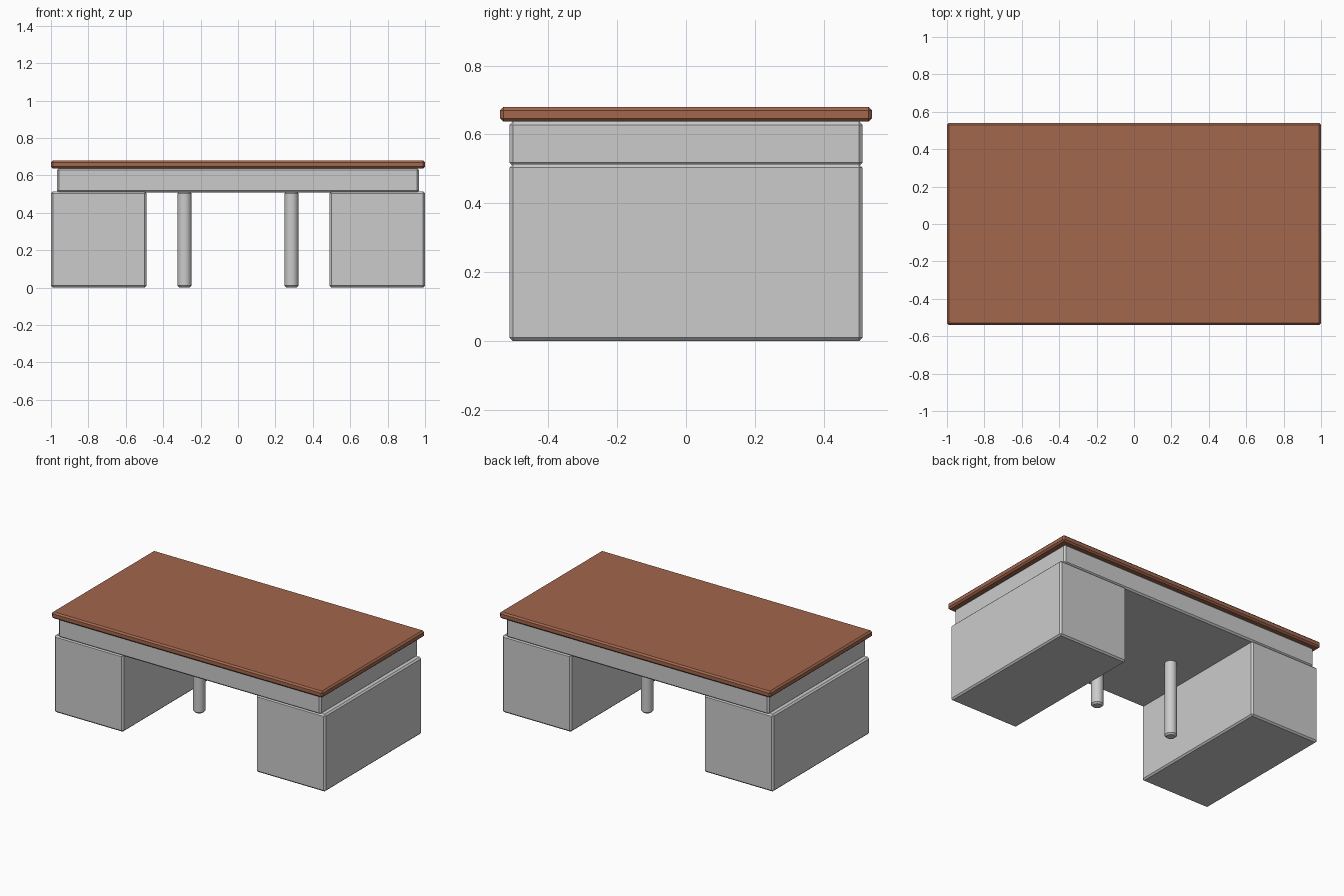
import bpy

if "Cube" in bpy.data.objects:
    bpy.data.objects.remove(bpy.data.objects["Cube"])

wood = bpy.data.materials.new("wood")
wood.diffuse_color = (0.36, 0.135, 0.075, 1)
wood.use_nodes = True
wood.node_tree.nodes["Principled BSDF"].inputs["Base Color"].default_value = wood.diffuse_color


def chamfer(ob, width):
    mod = ob.modifiers.new("chamfer", 'BEVEL')
    mod.width = width
    mod.segments = 1
    mod.limit_method = 'ANGLE'


def box(name, x0, x1, half_y, z0, z1, width=0.01):
    bpy.ops.mesh.primitive_cube_add(size=1, location=((x0 + x1) / 2, 0, (z0 + z1) / 2))
    ob = bpy.context.object
    ob.name = name
    ob.scale = (x1 - x0, half_y * 2, z1 - z0)
    bpy.ops.object.transform_apply(location=False, rotation=False, scale=True)
    chamfer(ob, width)
    return ob


# Desk top and the solid apron below it
top = box("desk_top", -1, 1, 0.54, 0.637, 0.68)
top.data.materials.append(wood)
box("apron", -0.968, 0.968, 0.512, 0.508, 0.638)

# Pedestals and round support legs on both sides
for side, s in (("left", -1), ("right", 1)):
    x0, x1 = sorted((s * 0.49, s * 1.0))
    box(side + "_pedestal", x0, x1, 0.512, 0, 0.514)

    bpy.ops.mesh.primitive_cylinder_add(vertices=32, radius=0.037, depth=0.514,
                                        location=(s * 0.286, 0, 0.257))
    leg = bpy.context.object
    leg.name = side + "_leg"
    bpy.ops.object.shade_smooth_by_angle()
    chamfer(leg, 0.01)
